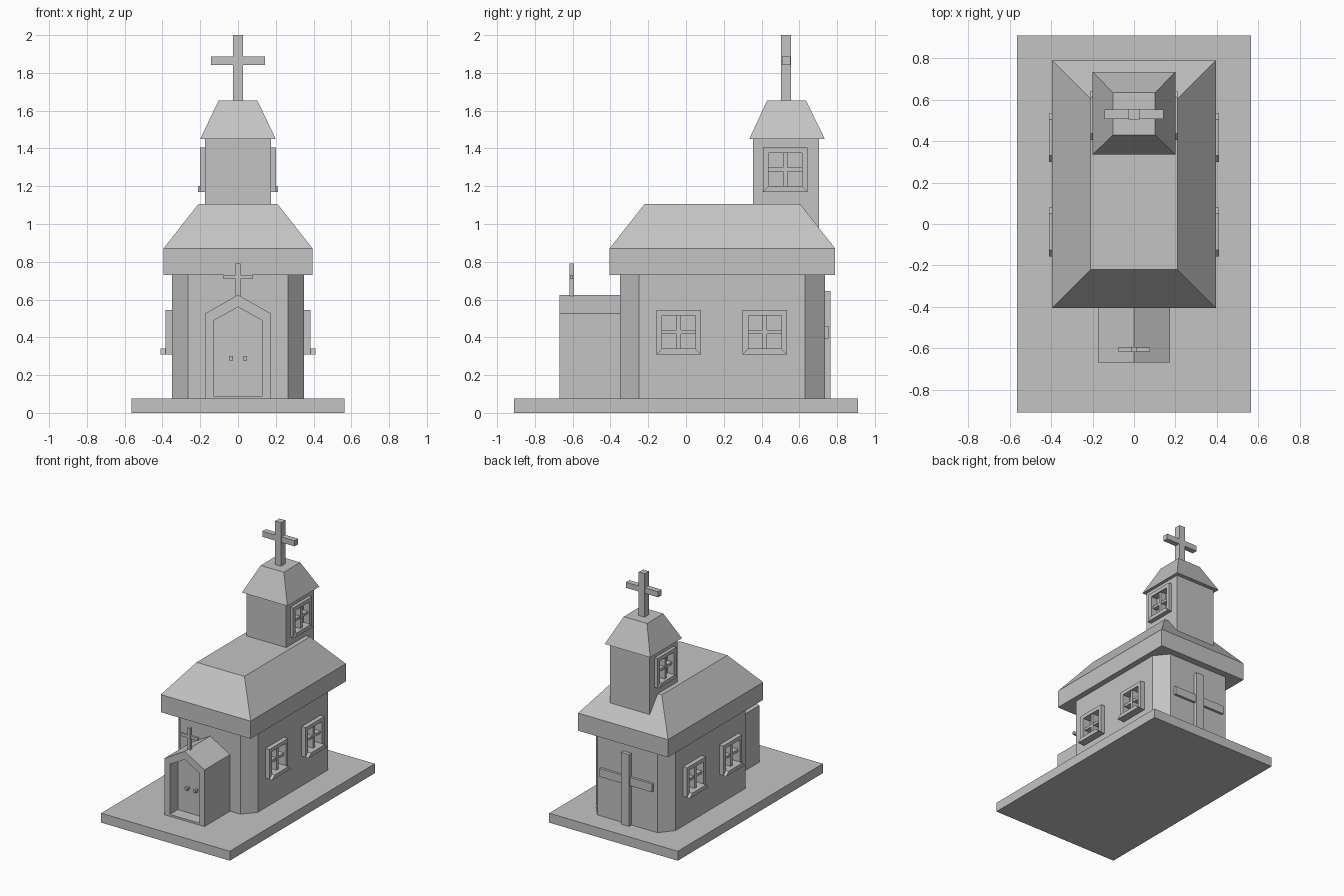
import bpy
import bmesh

cube = bpy.data.objects.get("Cube")
if cube:
    bpy.data.objects.remove(cube, do_unlink=True)

stone = bpy.data.materials.new("plain grey")
stone.use_nodes = True
grey = (0.55, 0.55, 0.55, 1)
stone.diffuse_color = grey
stone.node_tree.nodes["Principled BSDF"].inputs["Base Color"].default_value = grey


def loft(name, lower, upper):
    """Closed solid between two rings with matching point counts."""
    bm = bmesh.new()
    a = [bm.verts.new(p) for p in lower]
    b = [bm.verts.new(p) for p in upper]
    bm.faces.new(a)
    bm.faces.new(b)
    for i in range(len(a)):
        j = (i + 1) % len(a)
        bm.faces.new((a[i], a[j], b[j], b[i]))
    bmesh.ops.recalc_face_normals(bm, faces=bm.faces)
    mesh = bpy.data.meshes.new(name)
    bm.to_mesh(mesh)
    bm.free()
    mesh.materials.append(stone)
    obj = bpy.data.objects.new(name, mesh)
    bpy.context.collection.objects.link(obj)
    return obj


def rect(x, y, z):
    return [(x[0], y[0], z), (x[1], y[0], z), (x[1], y[1], z), (x[0], y[1], z)]


def box(name, x, y, z):
    return loft(name, rect(x, y, z[0]), rect(x, y, z[1]))


def mid(half, centre=0):
    return (centre - half, centre + half)


def prism_y(name, profile, y):
    return loft(name, *[[(px, v, pz) for px, pz in profile] for v in y])


def prism_x(name, profile, x):
    return loft(name, *[[(v, py, pz) for py, pz in profile] for v in x])


def carve(target, cutter):
    cutter.hide_render = True
    mod = target.modifiers.new("carve", "BOOLEAN")
    mod.operation = "DIFFERENCE"
    mod.solver = "EXACT"
    mod.object = cutter
    bpy.context.view_layer.objects.active = target
    bpy.ops.object.modifier_apply(modifier=mod.name)
    bpy.data.objects.remove(cutter, do_unlink=True)


def window(name, wall, wall_x, y, z, depth, sill_depth):
    """Matching recessed four-pane windows on both sides of a wall."""
    half, inner, bar = 0.118, 0.088, 0.012
    for side, label in ((1, "left"), (-1, "right")):
        def span(a, b):
            return tuple(sorted((side * (wall_x + a), side * (wall_x + b))))
        tag = f"{label}_{name}"
        carve(wall, box("cutter", span(-0.03, 0.1), mid(inner, y), mid(inner, z)))
        face = span(-0.005, depth)
        for end in (-1, 1):
            e = sorted((end * inner, end * half))
            box(tag + "_jamb", face, (y + e[0], y + e[1]), mid(half, z))
            box(tag + "_rail", face, mid(inner, y), (z + e[0], z + e[1]))
        bars = span(-0.03, depth - 0.01)
        box(tag + "_upright_bar", bars, mid(bar, y), mid(inner, z))
        box(tag + "_cross_bar", span(-0.03, depth - 0.015), mid(inner, y), mid(0.01, z))
        # Sill with tapered ends
        low, high = z - half, z - inner
        prism_x(tag + "_sill", [(y - half, low), (y + half, low),
                                (y + inner, high), (y - inner, high)],
                span(0, sill_depth))


# Ground slab
box("base_slab", mid(0.565), mid(0.91), (0, 0.075))

# Nave with chamfered corners
plan = [(-0.265, -0.35), (0.265, -0.35), (0.35, -0.25), (0.35, 0.63),
        (0.265, 0.735), (-0.265, 0.735), (-0.35, 0.63), (-0.35, -0.25)]
nave = loft("nave_walls", [(x, y, 0.07) for x, y in plan],
            [(x, y, 0.735) for x, y in plan])
for where, y in (("front", -0.038), ("rear", 0.418)):
    window(where + "_window", nave, 0.35, y, 0.428, 0.035, 0.06)

# Main roof
eave_x, eave_y = mid(0.395), (-0.405, 0.79)
box("roof_eave", eave_x, eave_y, (0.73, 0.87))
loft("main_roof", rect(eave_x, eave_y, 0.87),
     rect(mid(0.21), (-0.22, 0.605), 1.105))

# Bell tower
tower = box("tower_walls", mid(0.175), (0.355, 0.705), (0.9, 1.455))
window("tower_window", tower, 0.175, 0.525, 1.288, 0.025, 0.036)
loft("tower_roof", rect(mid(0.2), (0.335, 0.735), 1.45),
     rect(mid(0.102), (0.43, 0.635), 1.655))
box("tower_cross_post", mid(0.026), mid(0.026, 0.53), (1.65, 2))
box("tower_cross_arm", mid(0.142), mid(0.022, 0.53), (1.842, 1.886))

# Porch with a pointed, recessed doorway
porch = prism_y("porch", [(-0.175, 0.07), (0.175, 0.07), (0.175, 0.525),
                          (0, 0.625), (-0.175, 0.525)], (-0.67, -0.34))
carve(porch, prism_y("cutter", [(-0.13, 0.09), (0.13, 0.09), (0.13, 0.488),
                                (0, 0.56), (-0.13, 0.488)], (-0.8, -0.57)))
for side in (-1, 1):
    box("door_knob", mid(0.011, side * 0.037), (-0.6, -0.565), mid(0.011, 0.289))
box("porch_cross_post", mid(0.012), mid(0.012, -0.606), (0.6, 0.79))
box("porch_cross_arm", mid(0.077), mid(0.009, -0.606), (0.708, 0.73))

# Raised cross on the back wall
box("back_cross_post", mid(0.036), (0.73, 0.765), (0.07, 0.645))
box("back_cross_arm", mid(0.23), (0.73, 0.755), (0.395, 0.46))
